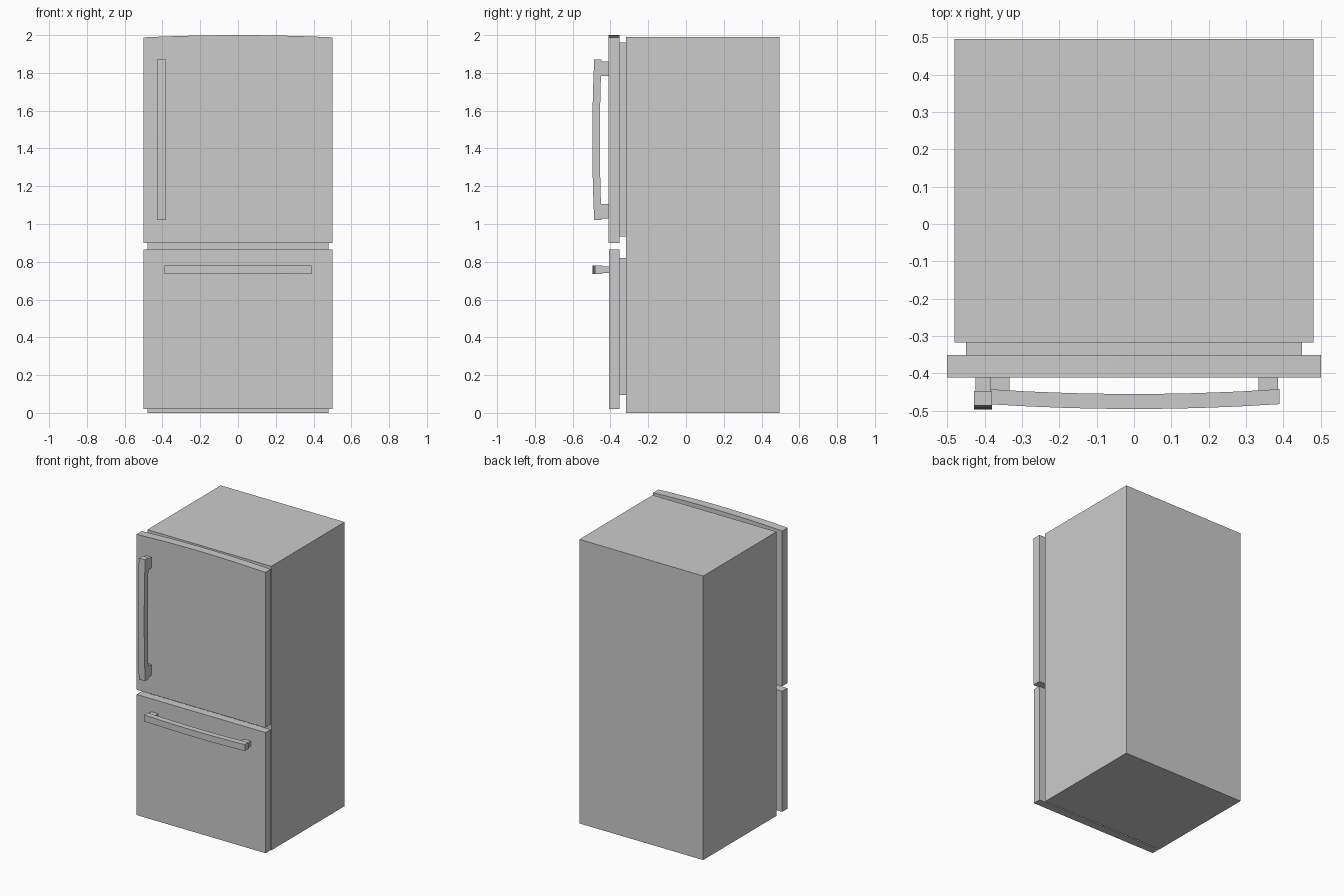
import bpy, bmesh
from mathutils import Vector

if "Cube" in bpy.data.objects:
    bpy.data.objects.remove(bpy.data.objects["Cube"])


def extrude(name, profile, direction):
    """Solid made by sweeping a closed 3D outline along a direction."""
    bm = bmesh.new()
    face = bm.faces.new([bm.verts.new(p) for p in profile])
    new = bmesh.ops.extrude_face_region(bm, geom=[face])["geom"]
    verts = [v for v in new if isinstance(v, bmesh.types.BMVert)]
    bmesh.ops.translate(bm, verts=verts, vec=Vector(direction))
    bmesh.ops.recalc_face_normals(bm, faces=bm.faces)
    mesh = bpy.data.meshes.new(name)
    bm.to_mesh(mesh)
    bm.free()
    obj = bpy.data.objects.new(name, mesh)
    bpy.context.collection.objects.link(obj)
    return obj


def box(name, x, y, z):
    outline = [(x[0], y[0], z[0]), (x[1], y[0], z[0]), (x[1], y[1], z[0]), (x[0], y[1], z[0])]
    return extrude(name, outline, (0, 0, z[1] - z[0]))


def arc(a, b, end, mid, n):
    """Shallow bow from a to b, height 'end' at the tips and 'mid' in the centre."""
    pts = []
    for i in range(n + 1):
        t = i / n
        pts.append((a + (b - a) * t, end + (mid - end) * 4 * t * (1 - t)))
    return pts


# Cabinet
box("cabinet", (-0.48, 0.48), (-0.317, 0.495), (0, 1.99))

# Door gaskets
box("upper_gasket", (-0.45, 0.45), (-0.352, -0.317), (0.935, 1.96))
box("lower_gasket", (-0.45, 0.45), (-0.352, -0.317), (0.095, 0.82))

# Upper door with gently bowed top edge
top = arc(0.5, -0.5, 1.988, 2.0, 9)
extrude("upper_door", [(x, -0.411, z) for x, z in [(-0.5, 0.9), (0.5, 0.9)] + top], (0, 0.06, 0))

# Freezer drawer front
box("freezer_drawer", (-0.5, 0.5), (-0.408, -0.351), (0.02, 0.865))

# Upright door handle and its posts
bow = arc(1.02, 1.87, -0.486, -0.496, 7) + arc(1.87, 1.02, -0.447, -0.456, 7)
extrude("door_handle", [(-0.428, y, z) for z, y in bow], (0.048, 0, 0))
for side, z in (("lower", (1.03, 1.107)), ("upper", (1.783, 1.86))):
    box(f"door_handle_{side}_post", (-0.424, -0.384), (-0.452, -0.41), z)

# Horizontal drawer handle and its posts
bow = arc(-0.39, 0.39, -0.482, -0.495, 7) + arc(0.39, -0.39, -0.442, -0.455, 7)
extrude("drawer_handle", [(x, y, 0.735) for x, y in bow], (0, 0, 0.045))
for side, x in (("left", (-0.385, -0.333)), ("right", (0.333, 0.385))):
    box(f"drawer_handle_{side}_post", x, (-0.446, -0.407), (0.74, 0.775))
